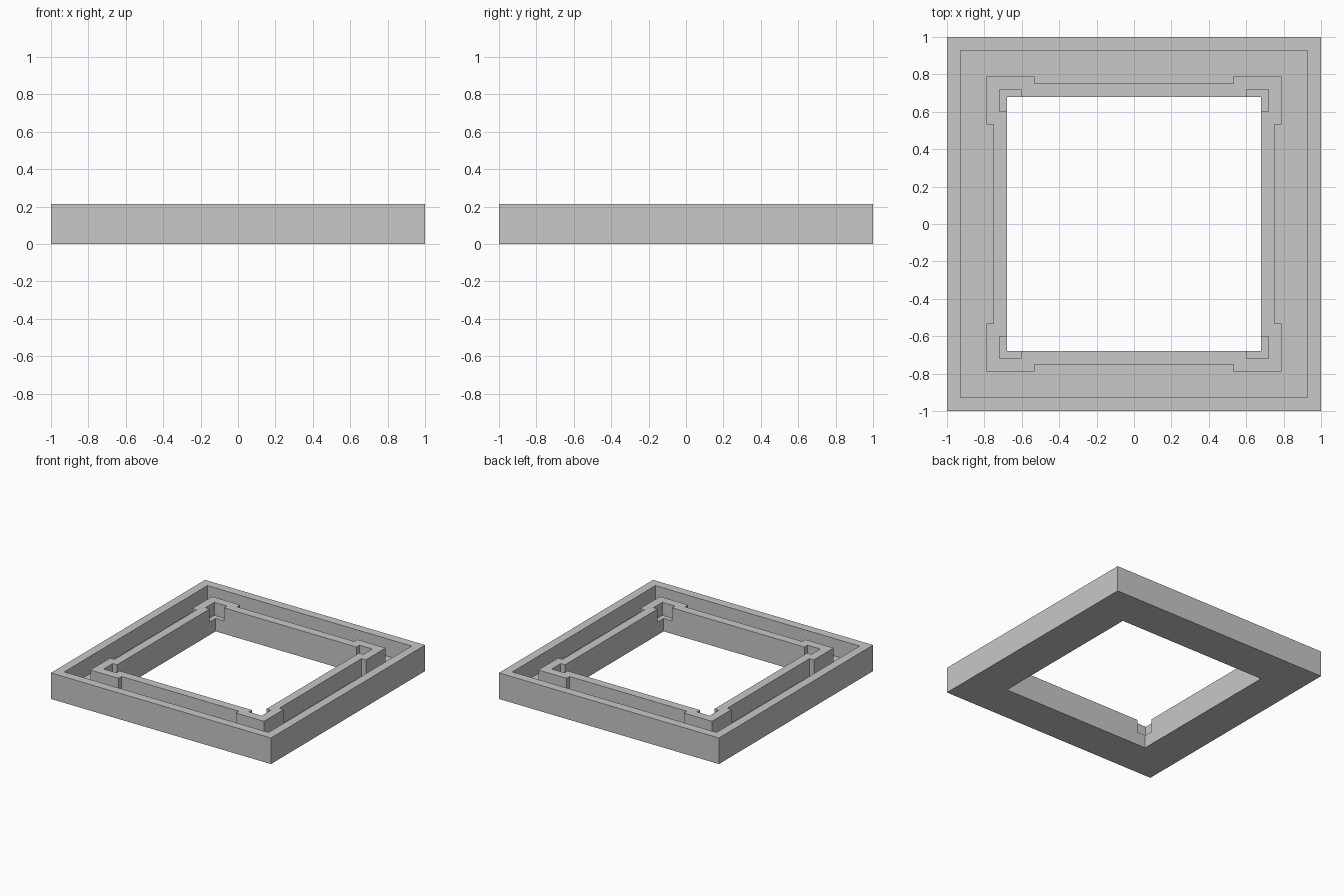
import bpy
import bmesh

if "Cube" in bpy.data.objects:
    bpy.data.objects.remove(bpy.data.objects["Cube"], do_unlink=True)

UNIT = 1 / 28  # the whole design sits on this module

grey = bpy.data.materials.new("plain grey")
grey.use_nodes = True
colour = (0.58, 0.58, 0.58, 1)
grey.diffuse_color = colour
grey.node_tree.nodes["Principled BSDF"].inputs["Base Color"].default_value = colour


def prism(name, corner, z0, z1):
    """Extrude an outline made of one corner repeated on all four sides."""
    outline, pts = [], corner
    for _ in range(4):
        outline += pts
        pts = [(-y, x) for x, y in pts]
    bm = bmesh.new()
    face = bm.faces.new([bm.verts.new((x * UNIT, y * UNIT, z0 * UNIT)) for x, y in outline])
    ext = bmesh.ops.extrude_face_region(bm, geom=[face])
    top = [g for g in ext["geom"] if isinstance(g, bmesh.types.BMVert)]
    bmesh.ops.translate(bm, verts=top, vec=(0, 0, (z1 - z0) * UNIT))
    bmesh.ops.recalc_face_normals(bm, faces=bm.faces)
    mesh = bpy.data.meshes.new(name)
    bm.to_mesh(mesh)
    bm.free()
    mesh.materials.append(grey)
    obj = bpy.data.objects.new(name, mesh)
    bpy.context.collection.objects.link(obj)
    return obj


def combine(target, tool, operation):
    """Apply a boolean and discard the tool."""
    tool.hide_render = True
    mod = target.modifiers.new(operation.title(), "BOOLEAN")
    mod.operation, mod.solver, mod.object = operation, "EXACT", tool
    bpy.context.view_layer.objects.active = target
    bpy.ops.object.modifier_apply(modifier=mod.name)
    bpy.data.objects.remove(tool, do_unlink=True)


# Outer block, hollowed to leave a thin rim wall and a floor
frame = prism("square_frame", [(28, 28)], 0, 6)
combine(frame, prism("pocket_cutter", [(26, 26)], 2, 8), "DIFFERENCE")

# Inner wall, thickened at its corners
end, out = 14.92, 22.1
curb = [(21, end), (out, end), (out, out), (end, out), (end, 21)]
combine(frame, prism("inner_wall", curb, 1, 6), "UNION")

# Central opening through the floor
combine(frame, prism("opening_cutter", [(19, 19)], -1, 8), "DIFFERENCE")

# Corner notches that leave small ledges inside the opening
end, out = 16.85, 20.1
notch = [(18, end), (out, end), (out, out), (end, out), (end, 18)]
combine(frame, prism("notch_cutter", notch, 3, 8), "DIFFERENCE")
